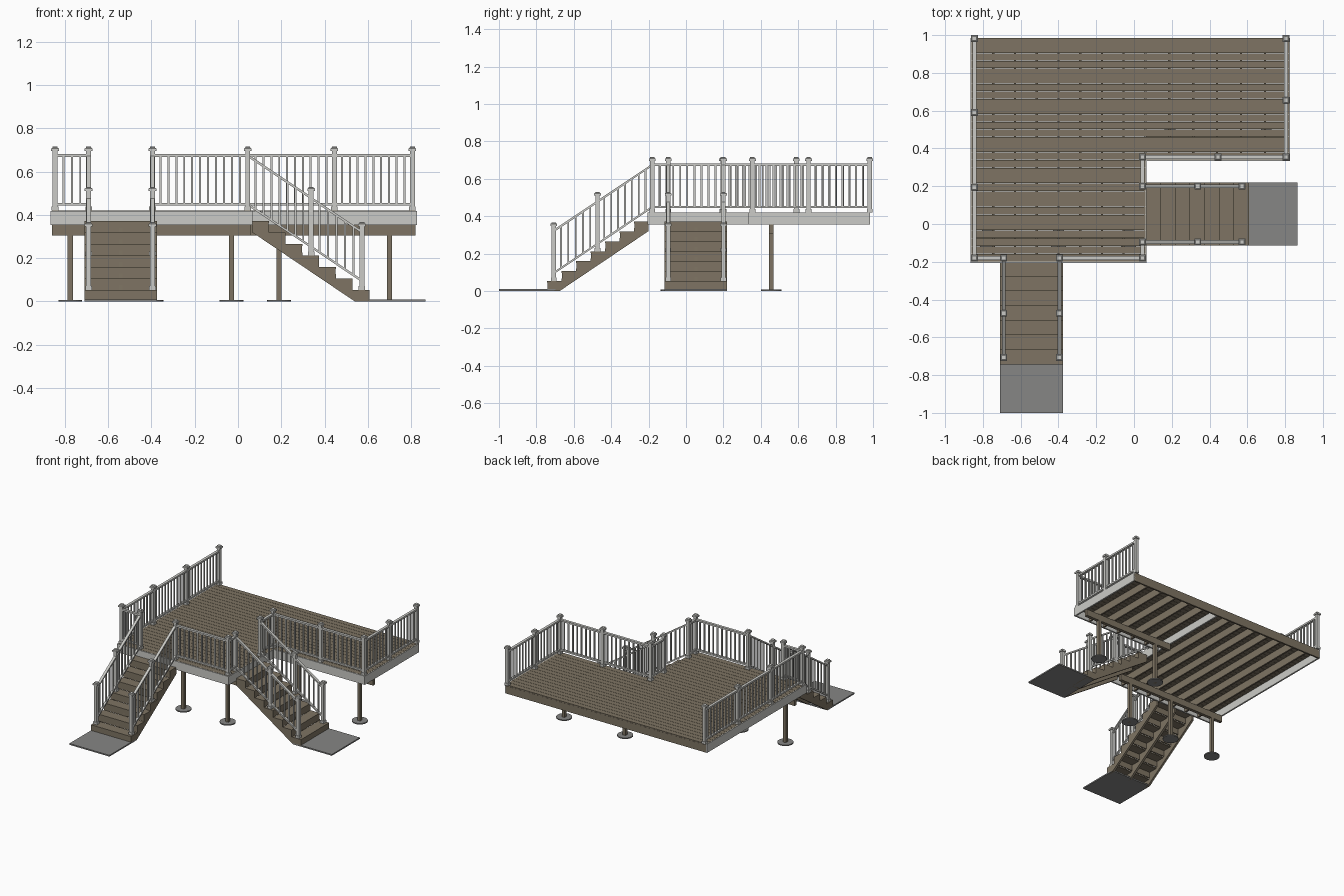
import bpy, bmesh, math
from mathutils import Matrix, Vector

if "Cube" in bpy.data.objects:
    bpy.data.objects.remove(bpy.data.objects["Cube"])


def material(name, rgb):
    m = bpy.data.materials.new(name)
    m.use_nodes = True
    m.diffuse_color = (*rgb, 1)
    m.node_tree.nodes["Principled BSDF"].inputs["Base Color"].default_value = (*rgb, 1)
    return m


WOOD = material("brown_wood", (0.21, 0.175, 0.125))
WHITE = material("off_white_trim", (0.60, 0.60, 0.57))
GREY = material("grey_concrete", (0.24, 0.24, 0.235))


def finish(bm, name, mat, place=Matrix()):
    bm.transform(place)
    bmesh.ops.recalc_face_normals(bm, faces=bm.faces)
    mesh = bpy.data.meshes.new(name)
    bm.to_mesh(mesh)
    bm.free()
    mesh.materials.append(mat)
    obj = bpy.data.objects.new(name, mesh)
    bpy.context.scene.collection.objects.link(obj)
    return obj


def box(bm, x, y, z):
    """Box from (min, max) pairs."""
    size = [b - a for a, b in (x, y, z)]
    mid = [(a + b) / 2 for a, b in (x, y, z)]
    bmesh.ops.create_cube(bm, size=1, matrix=Matrix.Translation(mid) @ Matrix.Diagonal((*size, 1)))


def bar(bm, p, q, width, height):
    """Bar from p to q with plumb-cut ends and upright sides."""
    run = q - p
    side = Vector((-run.y, run.x, 0)).normalized() * width
    mid = (p + q) / 2
    m = Matrix((run, side, (0, 0, height))).transposed().to_4x4()
    bmesh.ops.create_cube(bm, size=1, matrix=Matrix.Translation(mid) @ m)


def upright(bm, x, y, z0, z1, w):
    box(bm, (x - w / 2, x + w / 2), (y - w / 2, y + w / 2), (z0, z1))


def rail_post(bm, x, y, z0, z1):
    upright(bm, x, y, z0, z1, 0.023)
    upright(bm, x, y, z0, z0 + 0.018, 0.031)
    upright(bm, x, y, z1 - 0.02, z1 - 0.008, 0.036)
    # shallow pyramid cap
    bmesh.ops.create_cone(bm, cap_ends=True, segments=4, radius1=0.0235, radius2=0.008, depth=0.008,
                          matrix=Matrix.Translation((x, y, z1 - 0.004)) @ Matrix.Rotation(math.pi / 4, 4, "Z"))


def rail_panel(bm, a, b):
    """Top and bottom rail with evenly spaced balusters; a and b lie on the top rail."""
    a, b = Vector(a), Vector(b)
    drop = Vector((0, 0, 0.225))
    bar(bm, a, b, 0.02, 0.013)
    bar(bm, a - drop, b - drop, 0.016, 0.012)
    count = round((b - a).xy.length / 0.037)
    for i in range(1, count):
        p = a.lerp(b, i / count)
        upright(bm, p.x, p.y, p.z - 0.225, p.z, 0.009)


DECK, UNDER, JOIST_LOW = 0.42, 0.411, 0.354
LEFT, INNER, RIGHT = -0.86, 0.06, 0.82
FRONT, NOTCH, BACK = -0.2, 0.34, 0.985
RAIL = 0.674

# Deck boards
bm = bmesh.new()
for y0, y1, x1, rows in ((FRONT, NOTCH, INNER, 13), (NOTCH, BACK, RIGHT, 16)):
    pitch = (y1 - y0) / rows
    for i in range(rows):
        y = y0 + i * pitch
        box(bm, (LEFT, x1), (y + 0.001, y + pitch - 0.001), (UNDER, DECK))
finish(bm, "deck_boards", WOOD)

# Joists under both wings, and the back rim
bm = bmesh.new()
for x0, x1, y0, n in ((LEFT, INNER, FRONT, 8), (INNER, RIGHT, NOTCH, 6)):
    for i in range(1, n):
        x = x0 + (x1 - x0) * i / n
        box(bm, (x - 0.006, x + 0.006), (y0, BACK), (JOIST_LOW, UNDER))
box(bm, (LEFT, RIGHT), (BACK - 0.012, BACK), (JOIST_LOW, UNDER))
finish(bm, "floor_joists", WOOD)

# White fascia on the outer sides, running on between the wings
bm = bmesh.new()
z = (JOIST_LOW, DECK - 0.001)
T = 0.006
box(bm, (LEFT - T, LEFT + T), (FRONT - T, BACK), z)
box(bm, (RIGHT - T, RIGHT + T), (NOTCH - T, BACK), z)
box(bm, (LEFT, INNER), (FRONT - T, FRONT + T), z)
box(bm, (INNER, RIGHT), (NOTCH - T, NOTCH + T), z)
box(bm, (INNER - T, INNER + T), (FRONT - T, NOTCH), z)
box(bm, (INNER - T, INNER + T), (NOTCH, BACK - 0.012), (JOIST_LOW, UNDER))
finish(bm, "fascia_boards", WHITE)

# Carrying beams, support posts and round footings
beams, posts, footings = bmesh.new(), bmesh.new(), bmesh.new()
for x0, x1, y, xs in ((LEFT, INNER, -0.08, (-0.775, -0.4, -0.03)), (INNER, RIGHT, 0.455, (0.19, 0.7))):
    box(beams, (x0, x1), (y - 0.012, y + 0.012), (0.305, JOIST_LOW))
    for x in xs:
        upright(posts, x, y, 0, 0.305, 0.024)
        bmesh.ops.create_cone(footings, cap_ends=True, segments=24, radius1=0.055, radius2=0.055,
                              depth=0.008, matrix=Matrix.Translation((x, y, 0.004)))
finish(beams, "carrying_beams", WOOD)
finish(posts, "support_posts", WOOD)
finish(footings, "footings", GREY)

# Deck railing; each run is a chain of posts
RUNS = [
    [(-0.845, 0.982), (-0.845, 0.59), (-0.845, 0.195), (-0.845, -0.18), (-0.69, -0.18)],
    [(-0.395, -0.18), (0.045, -0.18), (0.045, -0.095)],
    [(0.045, 0.2), (0.045, 0.355), (0.445, 0.355), (0.805, 0.355), (0.805, 0.655), (0.805, 0.982)],
]
posts, rails = bmesh.new(), bmesh.new()
for run in RUNS:
    for x, y in run:
        rail_post(posts, x, y, DECK, 0.715)
    for a, b in zip(run, run[1:]):
        rail_panel(rails, (*a, RAIL), (*b, RAIL))
finish(posts, "deck_rail_posts", WHITE)
finish(rails, "deck_railing", WHITE)

# Stairs, built running out along +x from the deck edge
STEPS, RISE, GOING, HALF = 7, 0.053, 0.0775, 0.1675
SLOPE = RISE / GOING
LENGTH = STEPS * GOING


def stair(name, place):
    # treads and risers
    bm = bmesh.new()
    for i in range(STEPS):
        top = (STEPS - i) * RISE
        s = i * GOING
        box(bm, (s, s + GOING), (-HALF, HALF), (top - 0.009, top))
        box(bm, (s + GOING - 0.008, s + GOING - 0.001), (-HALF, HALF), (top - RISE, top - 0.009))
    finish(bm, name + "_steps", WOOD, place)

    # sawtooth stringers
    outline = [(0.475, 0), (0, 0.32)]
    for i in range(STEPS):
        top = (STEPS - i) * RISE - 0.004
        outline += [(i * GOING, top), ((i + 1) * GOING - 0.002, top)]
    outline.append((LENGTH - 0.002, 0))
    bm = bmesh.new()
    for t in (-HALF, -0.008, HALF - 0.016):
        face = bm.faces.new([bm.verts.new((s, t, z)) for s, z in outline])
        out = bmesh.ops.extrude_face_region(bm, geom=[face])["geom"]
        bmesh.ops.translate(bm, vec=(0, 0.016, 0), verts=[v for v in out if isinstance(v, bmesh.types.BMVert)])
    finish(bm, name + "_stringers", WOOD, place)

    # landing pad
    bm = bmesh.new()
    box(bm, (0.475, 0.8), (-HALF, HALF), (0, 0.01))
    finish(bm, name + "_landing_pad", GREY, place)

    # sloping rails on both sides
    bm = bmesh.new()
    for t in (-0.1475, 0.1475):
        ends = [(s, t, RAIL - SLOPE * (s + 0.02) * 0.98) for s in (-0.02, 0.273, 0.507)]
        rail_post(bm, 0.273, t, 4 * RISE, 0.53)
        rail_post(bm, 0.507, t, RISE, 0.367)
        for a, b in zip(ends, ends[1:]):
            rail_panel(bm, a, b)
    finish(bm, name + "_railing", WHITE, place)


stair("side_stair", Matrix.Translation((0.065, 0.0525, 0)))
stair("front_stair", Matrix.Translation((-0.5425, -0.2, 0)) @ Matrix.Rotation(-math.pi / 2, 4, "Z"))
